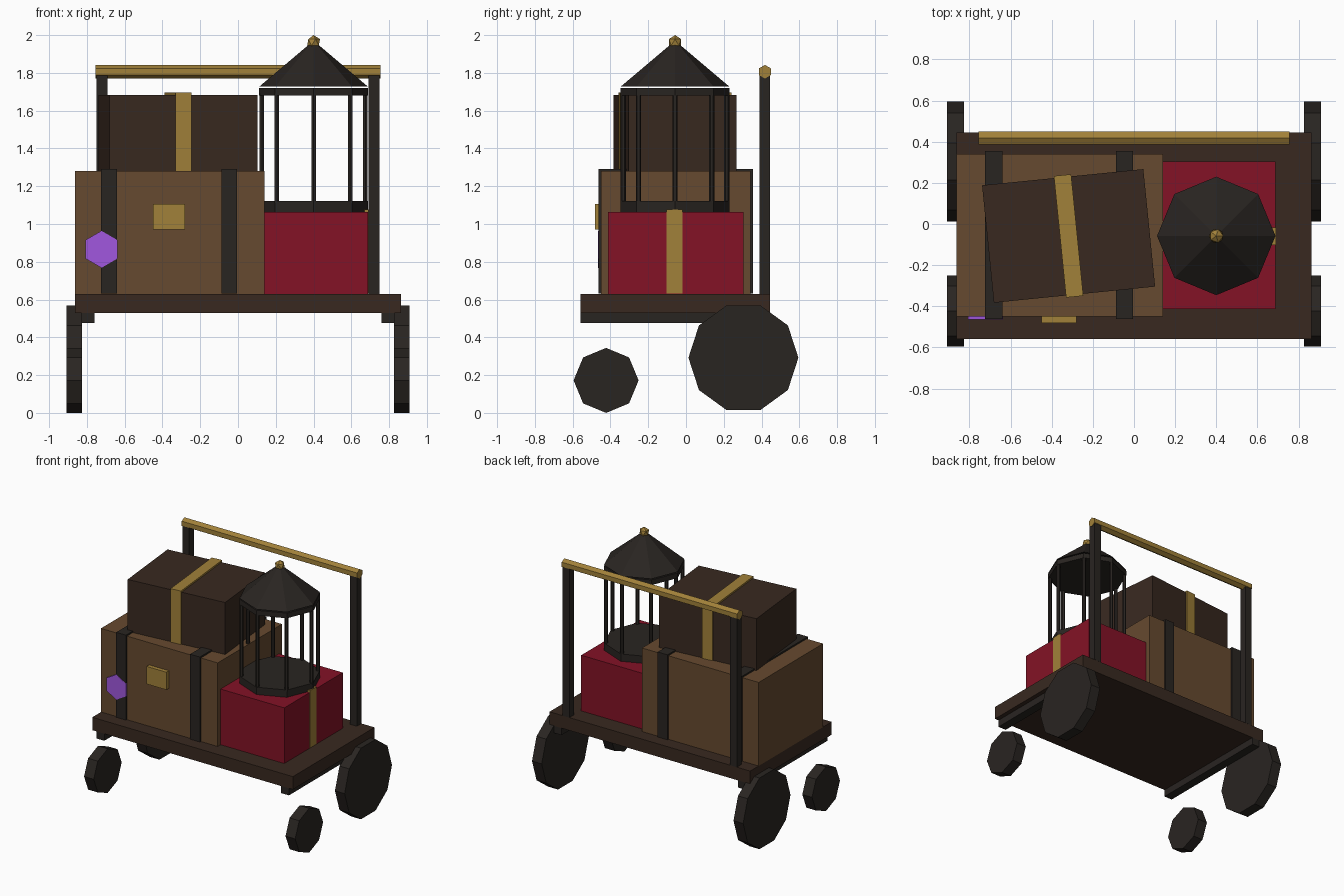
import bpy
from math import pi, cos, sin

if "Cube" in bpy.data.objects:
    bpy.data.objects.remove(bpy.data.objects["Cube"])


def material(name, rgb):
    # display colour to linear
    m = bpy.data.materials.new(name)
    m.diffuse_color = [(c / 255) ** 2.2 for c in rgb] + [1]
    m.use_nodes = True
    m.node_tree.nodes["Principled BSDF"].inputs["Base Color"].default_value = m.diffuse_color
    return m


TAN = material("tan_leather", (102, 75, 51))
WOOD = material("dark_wood", (59, 45, 37))
IRON = material("dark_iron", (45, 41, 38))
BRASS = material("brass", (160, 128, 60))
RED = material("red_leather", (130, 25, 42))
PURPLE = material("purple_sticker", (160, 88, 222))


def finish(name, mat):
    ob = bpy.context.object
    ob.name = name
    ob.data.materials.append(mat)
    return ob


def box(name, x, y, z, mat, turn=0):
    """Box from (min, max) ranges, turned about its own vertical axis."""
    mid = [(a + b) / 2 for a, b in (x, y, z)]
    bpy.ops.mesh.primitive_cube_add(size=1, location=mid, rotation=(0, 0, turn))
    ob = finish(name, mat)
    ob.scale = [b - a for a, b in (x, y, z)]
    return ob


def prism(name, sides, r, depth, loc, mat, rot=(0, 0, 0), r2=None):
    bpy.ops.mesh.primitive_cone_add(vertices=sides, radius1=r, radius2=r if r2 is None else r2,
                                    depth=depth, location=loc, rotation=rot)
    return finish(name, mat)


# Cart bed, runners, wheels and posts
box("cart_bed", (-.863, .863), (-.558, .445), (.53, .63), WOOD)
for s, side in ((-1, "left"), (1, "right")):
    box(side + "_runner", sorted((s * .76, s * .829)), (-.558, .445), (.475, .53), IRON)
    prism(side + "_rear_wheel", 10, .291, .083, (s * .867, .304, .292), IRON, (pi / 2, 0, pi / 2))
    prism(side + "_front_wheel", 8, .172, .083, (s * .867, -.423, .172), IRON, (0, pi / 2, 0))
    box(side + "_post", sorted((s * .692, s * .75)), (.389, .446), (.63, 1.8), IRON)
    # wheel corners lie on the fore-aft line
    bpy.data.objects[side + "_rear_wheel"].rotation_euler = (pi / 2, pi / 2, pi / 2)
prism("push_bar", 6, .036, 1.51, (0, .418, 1.806), BRASS, (0, pi / 2, 0)).rotation_euler = (pi / 2, 0, pi / 2)

# Large trunk with straps, latch and sticker
box("trunk", (-.864, .14), (-.45, .341), (.63, 1.28), TAN)
for i, x in enumerate((-.682, -.046)):
    box(f"trunk_strap_{i + 1}", (x - .042, x + .042), (-.463, .354), (.631, 1.292), IRON)
box("trunk_latch", (-.45, -.28), (-.481, -.44), (.97, 1.107), BRASS)
prism("sticker", 6, .098, .02, (-.723, -.455, .866), PURPLE, (pi / 2, 0, 0))

# Upper suitcase, slightly turned
box("suitcase", (-.712, .076), (-.345, .229), (1.28, 1.684), WOOD, .1)
box("suitcase_strap", (-.36, -.276), (-.355, .239), (1.281, 1.697), BRASS, .1)

# Red case
box("red_case", (.11, .688), (-.414, .305), (.63, 1.063), RED)
box("red_case_strap", (.112, .69), (-.102, -.018), (.631, 1.078), BRASS)

# Birdcage
CX, CY = .4, -.058
prism("cage_base", 8, .288, .057, (CX, CY, 1.0925), IRON)
prism("cage_ring", 8, .288, .04, (CX, CY, 1.699), IRON)
for i in range(8):
    a = i * pi / 4
    prism(f"cage_bar_{i + 1}", 6, .014, .58, (CX + .274 * cos(a), CY + .274 * sin(a), 1.4), IRON)
prism("cage_roof", 8, .288, .235, (CX, CY, 1.727 + .1175), IRON, r2=.01)
bpy.ops.mesh.primitive_ico_sphere_add(subdivisions=1, radius=.038, location=(CX, CY, 1.962))
finish("cage_finial", BRASS)
